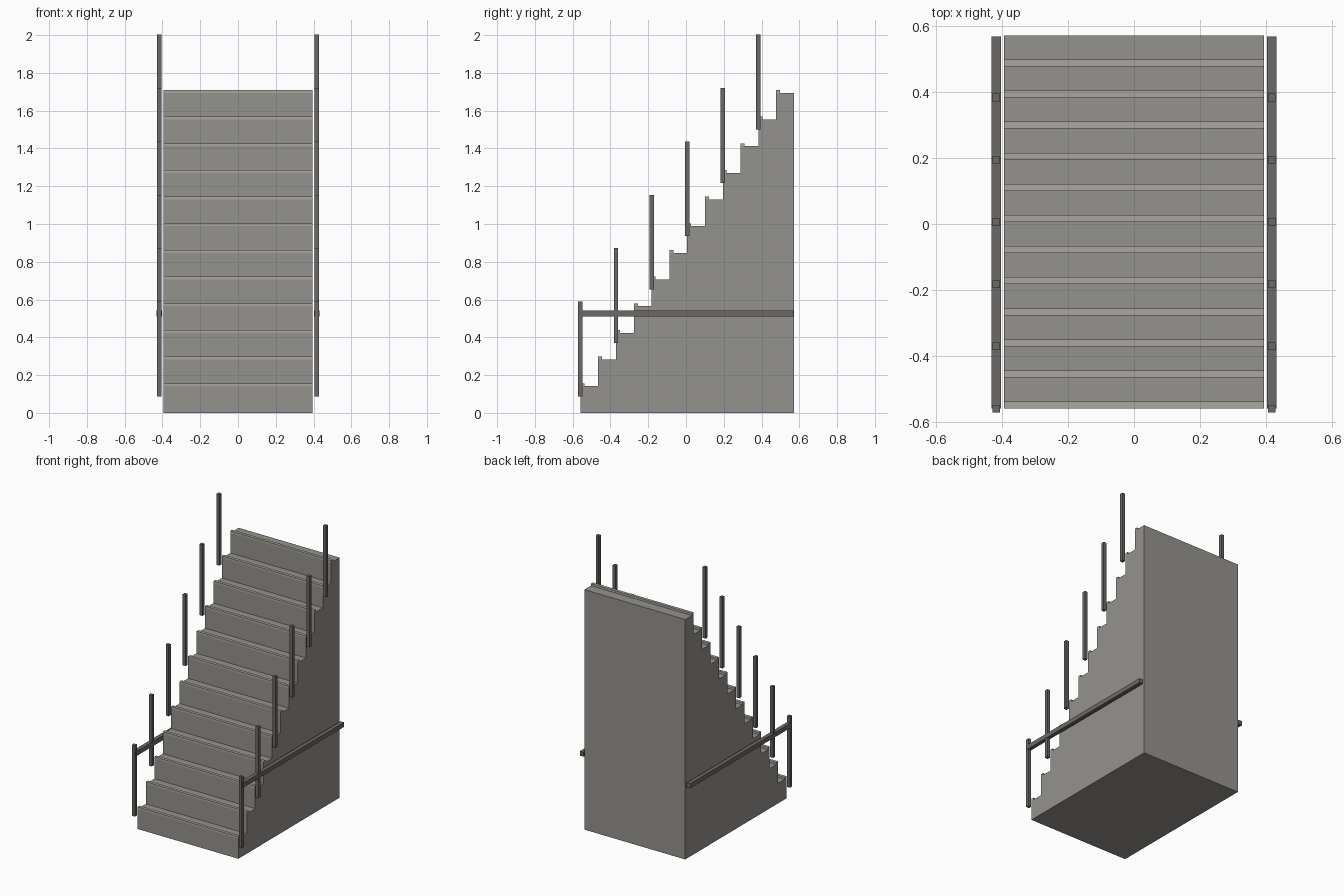
import bpy, bmesh

if "Cube" in bpy.data.objects:
    bpy.data.objects.remove(bpy.data.objects["Cube"])

STEPS, RUN, RISE = 12, 0.0942, 0.1412
Y0, HALF_W = -0.559, 0.394
RAIL_X = 0.417


def material(name, rgb):
    m = bpy.data.materials.new(name)
    m.diffuse_color = (*rgb, 1)
    m.use_nodes = True
    m.node_tree.nodes["Principled BSDF"].inputs["Base Color"].default_value = m.diffuse_color
    return m


def finish(name, bm, mat):
    bmesh.ops.recalc_face_normals(bm, faces=bm.faces)
    me = bpy.data.meshes.new(name)
    bm.to_mesh(me)
    bm.free()
    me.materials.append(mat)
    ob = bpy.data.objects.new(name, me)
    bpy.context.collection.objects.link(ob)
    return ob


def box(name, lo, hi, mat):
    bm = bmesh.new()
    bmesh.ops.create_cube(bm, size=1)
    for v in bm.verts:
        v.co = [(a + b) / 2 + c * (b - a) for a, b, c in zip(lo, hi, v.co)]
    return finish(name, bm, mat)


concrete = material("concrete", (0.30, 0.29, 0.27))
edge_grey = material("nosing_grey", (0.40, 0.39, 0.34))
metal = material("dark_metal", (0.15, 0.14, 0.13))

# Solid flight: stepped side profile extruded across the width
profile = [(Y0, 0)]
for i in range(STEPS):
    z = (i + 1) * RISE
    profile += [(Y0 + i * RUN, z), (Y0 + (i + 1) * RUN, z)]
profile.append((Y0 + STEPS * RUN, 0))
bm = bmesh.new()
face = bm.faces.new([bm.verts.new((-HALF_W, y, z)) for y, z in profile])
ext = bmesh.ops.extrude_face_region(bm, geom=[face])
side = [g for g in ext["geom"] if isinstance(g, bmesh.types.BMVert)]
bmesh.ops.translate(bm, verts=side, vec=(2 * HALF_W, 0, 0))
finish("stair_flight", bm, concrete)

# Raised nosing strip along the front edge of each tread
for i in range(STEPS):
    y, z = Y0 + i * RUN, (i + 1) * RISE
    box(f"nosing_{i + 1}", (-HALF_W, y, z), (HALF_W, y + 0.021, z + 0.015), edge_grey)

# Posts on every second step and a level rail on both sides
for label, s in (("left", -1), ("right", 1)):
    x = s * RAIL_X
    for i in range(0, STEPS, 2):
        y, z = Y0 + i * RUN, 0.088 + i * RISE
        box(f"{label}_post_{i // 2 + 1}", (x - 0.0115, y - 0.0115, z),
            (x + 0.0115, y + 0.0115, z + 0.502), metal)
    box(f"{label}_rail", (x - 0.014, -0.559, 0.511), (x + 0.014, 0.568, 0.543), metal)
